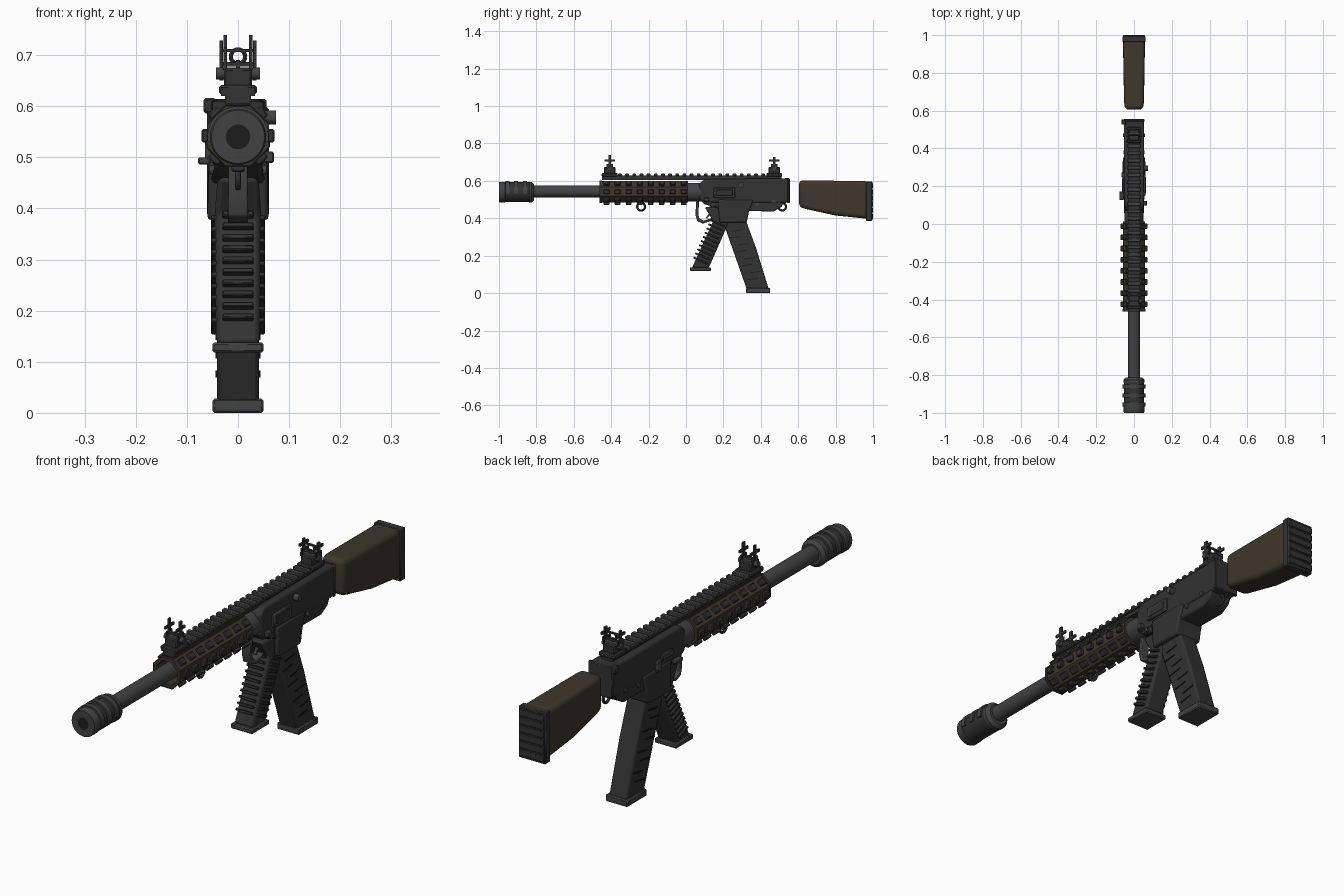
import bpy, bmesh
from math import cos, sin, pi, radians, atan2
from mathutils import Matrix, Vector


def material(name, col):
    m = bpy.data.materials.new(name)
    m.diffuse_color = (*col, 1)
    return m


DARK = material("dark_metal", (0.032, 0.032, 0.032))
STEEL = material("steel", (0.055, 0.055, 0.055))
BROWN = material("brown_polymer", (0.048, 0.038, 0.025))
BLACK = material("black", (0.012, 0.012, 0.012))


def finish(name, bm, mat, bevel=0, segs=2):
    bmesh.ops.recalc_face_normals(bm, faces=bm.faces)
    me = bpy.data.meshes.new(name)
    bm.to_mesh(me)
    bm.free()
    me.materials.append(mat)
    ob = bpy.data.objects.new(name, me)
    bpy.context.collection.objects.link(ob)
    if bevel:
        b = ob.modifiers.new("bevel", 'BEVEL')
        b.width, b.segments, b.limit_method = bevel, segs, 'ANGLE'
        b.angle_limit = radians(35)
    return ob


def add_box(bm, c, s, rot=None):
    m = Matrix.Translation(c) @ (rot or Matrix()) @ Matrix.Diagonal((*s, 1))
    bmesh.ops.create_cube(bm, size=1, matrix=m)


def boxes(name, items, mat, bevel=0):
    """items: (centre, size[, rotation matrix])"""
    bm = bmesh.new()
    for it in items:
        add_box(bm, *it)
    return finish(name, bm, mat, bevel, 1)


def side_profile(name, pts, mat, bevel=0.004, segs=2):
    """Extrude (y, z, half width) outline across x."""
    bm = bmesh.new()
    l = [bm.verts.new((-w, y, z)) for y, z, w in pts]
    r = [bm.verts.new((w, y, z)) for y, z, w in pts]
    bm.faces.new(l)
    bm.faces.new(r[::-1])
    for i in range(len(pts)):
        j = (i + 1) % len(pts)
        bm.faces.new((l[i], r[i], r[j], l[j]))
    return finish(name, bm, mat, bevel, segs)


def lathe(name, prof, mat, n=32, zc=0.54, a0=0, closed=False):
    """Spin (radius, y) profile about the bore axis."""
    bm = bmesh.new()
    rings = [[bm.verts.new((r * cos(a0 + 2 * pi * k / n), y, zc + r * sin(a0 + 2 * pi * k / n)))
              for k in range(n)] for r, y in prof]
    pairs = list(zip(rings, rings[1:] + rings[:1] if closed else rings[1:]))
    for a, b in pairs:
        for k in range(n):
            bm.faces.new((a[k], a[(k + 1) % n], b[(k + 1) % n], b[k]))
    if not closed:
        bm.faces.new(rings[0])
        bm.faces.new(rings[-1])
    return finish(name, bm, mat)


def xcyl(name, items, mat, n=16):
    """Cylinders lying along x: (centre, radius, length)"""
    bm = bmesh.new()
    for c, r, d in items:
        bmesh.ops.create_cone(bm, cap_ends=True, segments=n, radius1=r, radius2=r, depth=d,
                              matrix=Matrix.Translation(c) @ Matrix.Rotation(pi / 2, 4, 'Y'))
    return finish(name, bm, mat)


def ring(name, c, R, r, mat, rot=(0, pi / 2, 0)):
    bpy.ops.mesh.primitive_torus_add(location=c, rotation=rot, major_radius=R, minor_radius=r,
                                     major_segments=24, minor_segments=8)
    bpy.context.object.name = name
    bpy.context.object.data.materials.append(mat)


# Muzzle brake: body, dark bore and raised half rings over the top
lathe("muzzle_brake", [(0.024, -0.985), (0.024, -1.0), (0.052, -1.0), (0.055, -0.995), (0.055, -0.967),
                       (0.051, -0.965), (0.051, -0.84), (0.055, -0.838), (0.055, -0.825), (0.042, -0.812)], STEEL)
lathe("muzzle_bore", [(0.024, -1.0), (0.024, -0.99)], BLACK)
lathe("muzzle_sleeve", [(0.053, -0.97), (0.053, -0.835)], DARK)
bm = bmesh.new()
for y in (-0.955, -0.908, -0.861):
    secs = []
    for k in range(17):
        a = radians(-10 + 200 * k / 16)
        secs.append([bm.verts.new((r * cos(a), y + d, 0.54 + r * sin(a)))
                     for r, d in ((0.045, -0.011), (0.06, -0.011), (0.06, 0.011), (0.045, 0.011))])
    for a, b in zip(secs, secs[1:]):
        for i in range(4):
            bm.faces.new((a[i], a[(i + 1) % 4], b[(i + 1) % 4], b[i]))
    bm.faces.new(secs[0])
    bm.faces.new(secs[-1])
finish("muzzle_ribs", bm, STEEL)

# Barrel and barrel nut
lathe("barrel", [(0.032, -0.83), (0.032, 0.05)], STEEL, zc=0.543)
lathe("barrel_nut", [(0.048, 0.0), (0.05, 0.01), (0.05, 0.1)], STEEL)

# Octagonal handguard tube with rows of raised blocks
lathe("handguard", [(0.05, -0.46), (0.063, -0.46), (0.063, 0.012), (0.05, 0.012)], BROWN, 8, 0.542, pi / 8, True)
items = []
for deg in (0, 45, -45, -90, -135, 135, 180):
    a = radians(deg)
    for k in range(8):
        y = -0.425 + 0.059 * k
        items.append(((0.062 * cos(a), y, 0.542 + 0.062 * sin(a)), (0.018, 0.03, 0.026),
                      Matrix.Rotation(-a, 4, 'Y')))
boxes("handguard_blocks", items, DARK, 0.003)
lathe("handguard_end_bands", [(0.064, -0.462), (0.066, -0.462), (0.066, -0.45), (0.06, -0.45)],
      DARK, 8, 0.542, pi / 8, True)
ring("front_sling_ring", (0, -0.24, 0.462), 0.021, 0.006, STEEL)
ring("rear_sling_ring", (0, 0.515, 0.462), 0.02, 0.006, STEEL)

# Top rail with teeth
boxes("rail_base", [((0, 0.03, 0.614), (0.05, 0.96, 0.018)), ((0, 0.03, 0.624), (0.066, 0.96, 0.008))], DARK)
boxes("rail_teeth", [((0, -0.43 + 0.0383 * k, 0.632), (0.07, 0.02, 0.014)) for k in range(25)], STEEL, 0.003)


# Folding sights
def sight(name, y, top, px):
    boxes(name + "_base", [((0, y, 0.632), (0.074, 0.085, 0.018)), ((0, y, 0.654), (0.054, 0.06, 0.04))],
          DARK, 0.004)
    xcyl(name + "_knobs", [((0, y, 0.664), 0.012, 0.086)], STEEL)
    arms = []
    for s in (-1, 1):
        arms += [((s * px, y, (0.65 + top) / 2), (0.007, 0.015, top - 0.65)),
                 ((s * px, y, 0.709), (0.007, 0.056, 0.011)),
                 ((s * px, y, 0.68), (0.007, 0.034, 0.022))]
    arms += [((0, y, 0.682), (2 * px, 0.01, 0.008)), ((0, y, 0.675), (0.008, 0.008, 0.03))]
    boxes(name + "_arms", arms, DARK)


sight("front_sight", -0.408, 0.739, 0.025)
sight("rear_sight", 0.472, 0.728, 0.033)
ring("rear_aperture", (0, 0.472, 0.697), 0.014, 0.004, DARK, (pi / 2, 0, 0))
boxes("rear_aperture_bar", [((0, 0.472, 0.709), (0.066, 0.008, 0.006))], DARK)

# Receiver: upper, lower and magazine well
side_profile("upper_receiver", [(0.07, 0.5, .048), (0.07, 0.585, .048), (0.1, 0.61, .054), (0.555, 0.613, .054),
                                (0.555, 0.485, .054), (0.5, 0.48, .054), (0.1, 0.485, .054)], DARK, 0.012, 3)
side_profile("lower_receiver", [(0.075, 0.5, .045), (0.1, 0.475, .045), (0.165, 0.455, .05), (0.19, 0.44, .05),
                                (0.47, 0.437, .05), (0.51, 0.46, .05), (0.53, 0.5, .05)], DARK, 0.006)
side_profile("magazine_well", [(0.17, 0.5, .057), (0.18, 0.377, .06), (0.325, 0.377, .06), (0.335, 0.43, .06),
                               (0.36, 0.5, .057)], DARK, 0.008)
boxes("receiver_rear_plate", [((0, 0.548, 0.548), (0.112, 0.014, 0.132))], DARK, 0.004)
boxes("ejection_port", [((0.054, 0.205, 0.536), (0.014, 0.115, 0.055))], STEEL, 0.004)
boxes("ejection_cover", [((0.06, 0.205, 0.536), (0.006, 0.09, 0.034))], DARK, 0.002)
boxes("charging_latch", [((-0.055, 0.54, 0.601), (0.024, 0.028, 0.03))], DARK, 0.004)
boxes("selector_levers", [((-0.066, 0.15, 0.493), (0.024, 0.045, 0.014)), ((-0.058, 0.205, 0.535), (0.012, 0.07, 0.025)),
                          ((-0.058, 0.26, 0.51), (0.014, 0.03, 0.045)), ((0.06, 0.11, 0.5), (0.02, 0.025, 0.022))],
      STEEL, 0.003)
xcyl("receiver_pins", [((0, 0.14, 0.475), 0.009, 0.112), ((0, 0.38, 0.475), 0.009, 0.112),
                       ((0, 0.47, 0.49), 0.01, 0.116), ((0.06, 0.295, 0.578), 0.014, 0.028)], STEEL)

# Trigger guard hook and trigger
side_profile("trigger_guard", [(0.055, 0.49, .018), (0.05, 0.42, .019), (0.06, 0.385, .02), (0.09, 0.372, .02),
                               (0.15, 0.39, .02), (0.15, 0.405, .02), (0.095, 0.388, .02), (0.072, 0.398, .02),
                               (0.066, 0.42, .019), (0.07, 0.49, .018)], STEEL, 0.003)
side_profile("trigger", [(0.125, 0.48, .008), (0.125, 0.43, .008), (0.105, 0.4, .006), (0.112, 0.398, .006),
                         (0.138, 0.43, .008), (0.142, 0.48, .008)], STEEL, 0.002)

# Ribbed grip leaning forward
side_profile("grip", [(0.1, 0.46, .04), (0.2, 0.46, .04), (0.225, 0.37, .045), (0.122, 0.135, .043), (0.032, 0.135, .043),
                      (0.145, 0.385, .045)], DARK, 0.01)
tilt = Matrix.Rotation(-0.42, 4, 'X')
items = []
for k in range(10):
    t = k / 9
    c = Vector((0, 0.087 + 0.09 * t, 0.17 + 0.2 * t))
    items += [(c, (0.106, 0.062, 0.01), tilt), (c + Vector((0, -0.016, 0.007)), (0.06, 0.068, 0.01), tilt)]
boxes("grip_ribs", items, DARK, 0.002)
boxes("grip_base", [((0, 0.077, 0.128), (0.1, 0.112, 0.02))], STEEL, 0.004)

# Curved magazine leaning back
side_profile("magazine", [(0.195, 0.42, .041), (0.2, 0.375, .041), (0.26, 0.205, .041), (0.325, 0.02, .041),
                          (0.443, 0.02, .041), (0.375, 0.24, .041), (0.325, 0.375, .041), (0.32, 0.42, .041)],
             DARK, 0.008)
boxes("magazine_grooves", [((0, (0.245 if k % 2 else 0.275) + 0.0163 * k, 0.335 - 0.037 * k), (0.088, 0.06, 0.005),
                            Matrix.Rotation(0.15, 4, 'X')) for k in range(8)], BLACK)
boxes("magazine_base", [((0, 0.386, 0.014), (0.1, 0.128, 0.028))], STEEL, 0.004)

# Stock and grooved butt pad
side_profile("stock", [(0.605, 0.603, .047), (0.605, 0.46, .047), (0.64, 0.45, .052), (0.8, 0.415, .056),
                       (0.975, 0.397, .058), (0.975, 0.598, .058), (0.64, 0.603, .052)], BROWN, 0.02, 4)
boxes("butt_pad", [((0, 0.979, 0.492), (0.122, 0.034, 0.212))], DARK, 0.004)
boxes("butt_pad_ridges", [((0, 0.995, 0.41 + 0.0328 * k), (0.114, 0.01, 0.027)) for k in range(6)], DARK, 0.002)

# Smooth rounded faces, keep hard edges
for o in bpy.data.objects:
    o.select_set(o.type == 'MESH')
bpy.context.view_layer.objects.active = bpy.data.objects["stock"]
bpy.ops.object.shade_smooth_by_angle(angle=radians(35))
